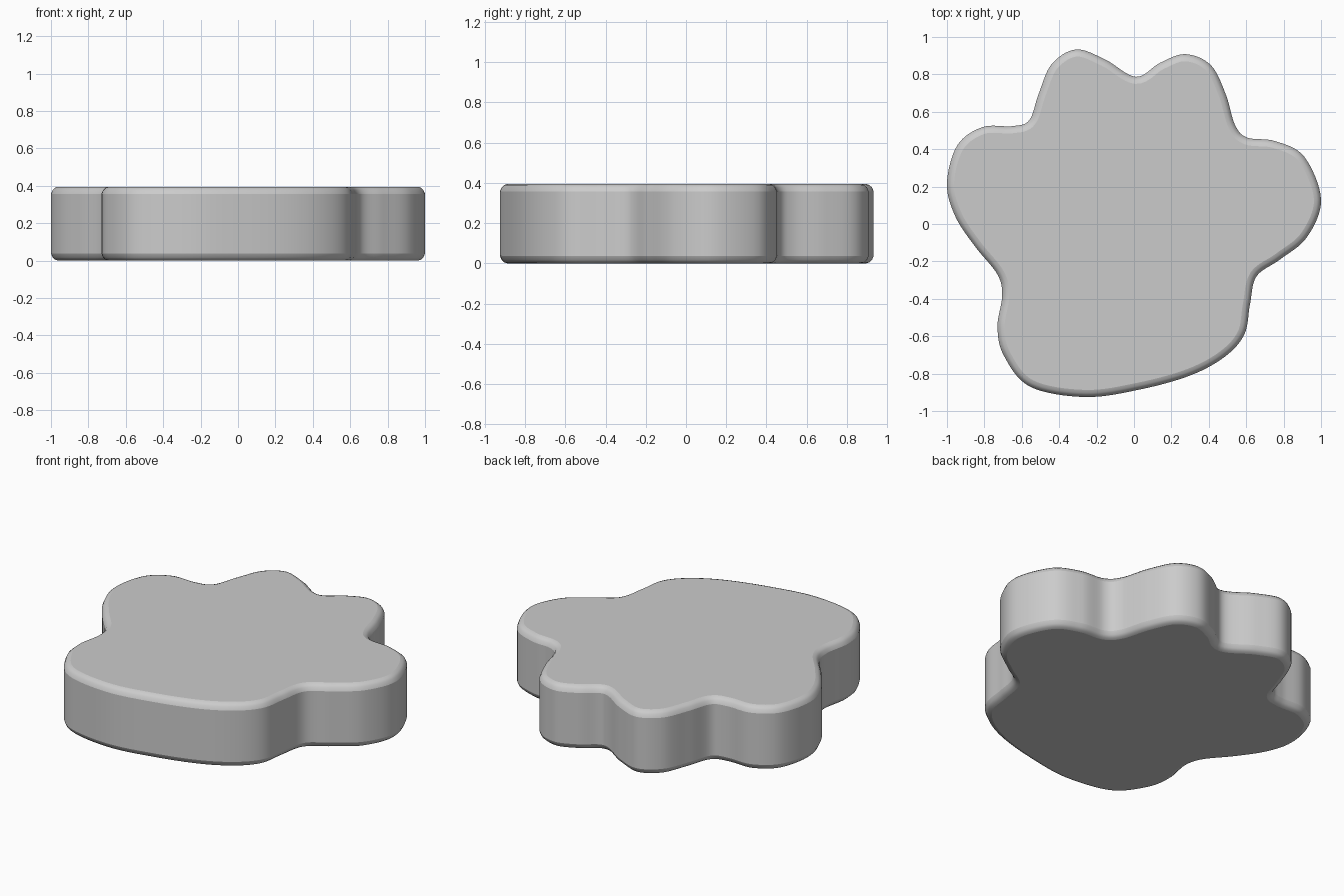
import bpy, bmesh
from mathutils import Vector

if "Cube" in bpy.data.objects:
    bpy.data.objects.remove(bpy.data.objects["Cube"])

HEIGHT, BEVEL = 0.395, 0.038

# Outline control points, clockwise from the top left toe
OUTLINE = [
    (-0.31, 0.933), (-0.155, 0.88), (0.01, 0.787), (0.14, 0.862), (0.275, 0.908), (0.41, 0.85),
    (0.49, 0.695), (0.54, 0.53), (0.605, 0.462), (0.755, 0.443), (0.91, 0.36),
    (1.0, 0.13), (0.925, -0.07), (0.78, -0.19), (0.655, -0.28), (0.62, -0.43),
    (0.59, -0.59), (0.485, -0.71), (0.30, -0.81), (0.03, -0.885), (-0.26, -0.925),
    (-0.555, -0.87), (-0.695, -0.705), (-0.73, -0.55), (-0.705, -0.385), (-0.73, -0.27),
    (-0.85, -0.12), (-0.955, 0.04), (-1.0, 0.215), (-0.945, 0.42), (-0.81, 0.518),
    (-0.65, 0.523), (-0.56, 0.555), (-0.51, 0.695), (-0.44, 0.855),
]


def smooth_loop(points, steps=8):
    """Closed smooth curve through the points."""
    pts = [Vector(p) for p in points]
    n, out = len(pts), []
    for i in range(n):
        a, b, c, d = (pts[(i + k) % n] for k in (-1, 0, 1, 2))
        for s in range(steps):
            t = s / steps
            out.append(0.5 * (2 * b + (c - a) * t + (2 * a - 5 * b + 4 * c - d) * t * t
                              + (3 * b - a - 3 * c + d) * t ** 3))
    return out


def inset_loop(loop, dist):
    """Offset a clockwise loop inwards."""
    n, out = len(loop), []
    for i, p in enumerate(loop):
        t = (loop[(i + 1) % n] - loop[i - 1]).normalized()
        out.append(p + Vector((t.y, -t.x)) * dist)
    return out


# Paw slab: stacked outline rings with rounded-off rims
loop = smooth_loop(OUTLINE)
rim = [(1.0, 0.0), (0.58, 0.14), (0.23, 0.45), (0.0, 1.0)]
levels = [(i * BEVEL, h * BEVEL) for i, h in rim]
levels += [(i, HEIGHT - z) for i, z in reversed(levels)]

bm = bmesh.new()
rings = [[bm.verts.new((p.x, p.y, z)) for p in inset_loop(loop, i)] for i, z in levels]
n = len(loop)
for low, high in zip(rings, rings[1:]):
    for k in range(n):
        j = (k + 1) % n
        bm.faces.new((low[k], high[k], high[j], low[j]))
bm.faces.new(rings[0])
bm.faces.new(rings[-1][::-1])
bmesh.ops.recalc_face_normals(bm, faces=bm.faces)
for f in bm.faces:
    f.smooth = len(f.verts) == 4
# Crisp lines where the rims meet the flat faces and the wall
for r in (0, 3, 4, 7):
    for k in range(n):
        bm.edges.get((rings[r][k], rings[r][(k + 1) % n])).smooth = False

mesh = bpy.data.meshes.new("paw_slab")
bm.to_mesh(mesh)
bm.free()
slab = bpy.data.objects.new("paw_slab", mesh)
bpy.context.collection.objects.link(slab)
